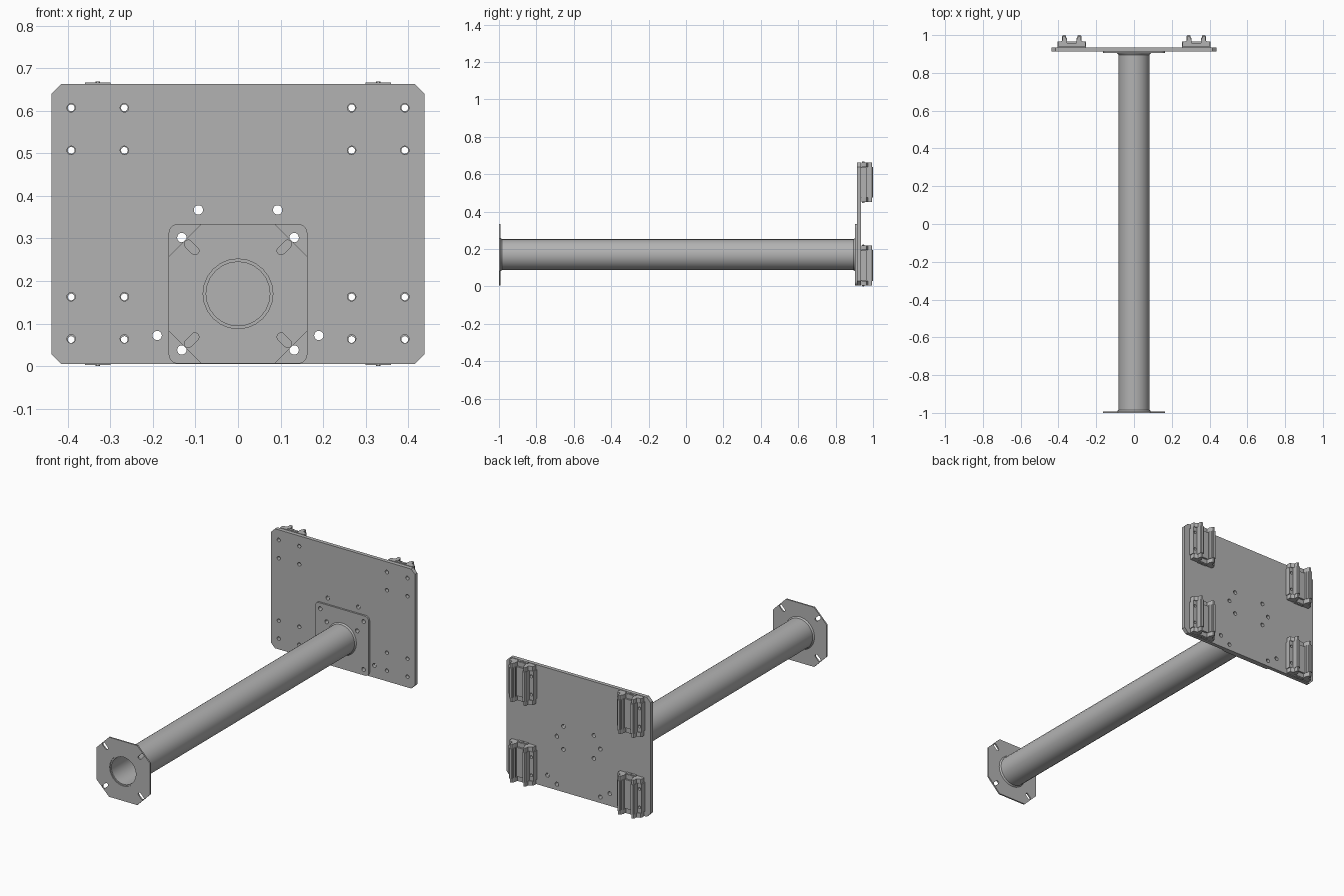
import bpy
import math

if "Cube" in bpy.data.objects:
    bpy.data.objects.remove(bpy.data.objects["Cube"], do_unlink=True)

GREY = (0.45, 0.45, 0.45, 1.0)
steel = bpy.data.materials.new("grey_steel")
steel.diffuse_color = GREY
steel.use_nodes = True
bsdf = next(n for n in steel.node_tree.nodes if n.type == 'BSDF_PRINCIPLED')
bsdf.inputs["Base Color"].default_value = GREY

AXIS_Z = 0.17      # height of the tube axis
PLATE_BACK = 0.935  # rear face of the big plate


# ---- outline helpers -------------------------------------------------------
def circle(cx, cy, r, n=20):
    return [(cx + r * math.cos(2 * math.pi * i / n),
             cy + r * math.sin(2 * math.pi * i / n)) for i in range(n)]


def slot(cx, cy, half, r, angle, n=8):
    """Round-ended slot, pointing along angle."""
    pts = []
    for end in (0, 1):
        ex = cx + half * math.cos(angle + math.pi * end)
        ey = cy + half * math.sin(angle + math.pi * end)
        for i in range(n + 1):
            a = angle + math.pi * (end - 0.5 + i / n)
            pts.append((ex + r * math.cos(a), ey + r * math.sin(a)))
    return pts


def chamfered(hw, z0, z1, c):
    return [(-hw + c, z0), (hw - c, z0), (hw, z0 + c), (hw, z1 - c),
            (hw - c, z1), (-hw + c, z1), (-hw, z1 - c), (-hw, z0 + c)]


def rounded(hw, z0, z1, r, n=6):
    pts = []
    for k, (cx, cz) in enumerate([(hw - r, z1 - r), (-hw + r, z1 - r),
                                  (-hw + r, z0 + r), (hw - r, z0 + r)]):
        for i in range(n + 1):
            a = math.pi / 2 * (k + i / n)
            pts.append((cx + r * math.cos(a), cz + r * math.sin(a)))
    return pts


def mirrored(half):
    """Close a half profile by mirroring it in x."""
    return half + [(-x, y) for x, y in reversed(half) if x > 1e-6]


def slab(name, loops, lo, hi, along='Y', offset=(0, 0)):
    """Extrude an outline with holes between lo and hi along Y or Z."""
    curve = bpy.data.curves.new(name, 'CURVE')
    curve.dimensions = '2D'
    curve.fill_mode = 'BOTH'
    curve.extrude = (hi - lo) / 2
    for loop in loops:
        spline = curve.splines.new('POLY')
        spline.points.add(len(loop) - 1)
        for p, (x, y) in zip(spline.points, loop):
            p.co = (x + offset[0], y + offset[1], 0, 1)
        spline.use_cyclic_u = True
    temp = bpy.data.objects.new(name + "_curve", curve)
    bpy.context.collection.objects.link(temp)
    bpy.context.view_layer.update()
    graph = bpy.context.evaluated_depsgraph_get()
    mesh = bpy.data.meshes.new_from_object(temp.evaluated_get(graph))
    bpy.data.objects.remove(temp, do_unlink=True)
    bpy.data.curves.remove(curve)
    mesh.name = name
    mesh.materials.clear()
    mesh.materials.append(steel)
    obj = bpy.data.objects.new(name, mesh)
    bpy.context.collection.objects.link(obj)
    mid = (lo + hi) / 2
    if along == 'Y':
        obj.rotation_euler = (math.pi / 2, 0, 0)
        obj.location = (0, mid, 0)
    else:
        obj.location = (0, 0, mid)
    return obj


SIDES = (-1, 1)

# ---- big mounting plate ----------------------------------------------------
inner_holes = [circle(s * x, z, 0.011) for s in SIDES
               for x, z in ((0.093, 0.367), (0.093, 0.24), (0.19, 0.072),
                            (0.132, 0.302), (0.132, 0.038))]
bolt_holes = [circle(s * x, z, 0.010) for s in SIDES for x in (0.392, 0.267)
              for z in (0.607, 0.507, 0.163, 0.064)]
slab("mounting_plate",
     [chamfered(0.438, 0.005, 0.663, 0.023)] + inner_holes + bolt_holes,
     0.914, PLATE_BACK)

# ---- square flange joining tube and plate ----------------------------------
square_holes = [circle(s * x, z, 0.011) for s in SIDES
                for x, z in ((0.132, 0.302), (0.132, 0.038), (0.093, 0.24))]
slab("square_flange", [rounded(0.163, 0.006, 0.334, 0.022)] + square_holes,
     0.904, 0.914)

# ---- octagonal front flange with radial slots ------------------------------
slots = [slot(sx * 0.109, AXIS_Z + sz * 0.109, 0.011, 0.0095,
              math.atan2(sz, sx)) for sx in SIDES for sz in SIDES]
slab("front_flange",
     [chamfered(0.163, 0.006, 0.334, 0.077), circle(0, AXIS_Z, 0.082, 24)] + slots,
     -1.0, -0.992)

# ---- tube, open at the front, with weld beads ------------------------------
slab("tube", [circle(0, AXIS_Z, 0.083, 24), circle(0, AXIS_Z, 0.075, 24)],
     -0.995, 0.904)


def weld(name, y, direction):
    bpy.ops.mesh.primitive_cone_add(
        vertices=24, radius1=0.089, radius2=0.083, depth=0.008, end_fill_type='NOTHING',
        location=(0, y + direction * 0.004, AXIS_Z),
        rotation=(-direction * math.pi / 2, 0, 0))
    obj = bpy.context.object
    obj.name = name
    obj.data.materials.append(steel)


weld("front_weld", -0.992, 1)
weld("rear_weld", 0.904, -1)

# ---- four slide carriages on the back --------------------------------------
body_profile = mirrored([
    (0.0, 0.020), (0.024, 0.020), (0.029, 0.030), (0.024, 0.040),
    (0.024, 0.048), (0.030, 0.054), (0.030, 0.062), (0.034, 0.065),
    (0.047, 0.065), (0.051, 0.060), (0.051, 0.0)])
cap_profile = mirrored([
    (0.0, 0.022), (0.026, 0.022), (0.026, 0.040), (0.032, 0.053),
    (0.035, 0.060), (0.046, 0.060), (0.049, 0.055), (0.049, 0.038),
    (0.055, 0.033), (0.070, 0.030), (0.073, 0.024), (0.073, 0.004)])
seal_profile = mirrored([(0.0, 0.019), (0.030, 0.019), (0.030, 0.005)])


def carriage(label, cx, cz):
    at = (cx, PLATE_BACK)
    # drilled wings bolted to the plate
    wings = [[(cx - 0.075, cz - 0.08), (cx + 0.075, cz - 0.08),
              (cx + 0.075, cz + 0.08), (cx - 0.075, cz + 0.08)]]
    wings += [circle(cx + sx * 0.0625, cz + sz * 0.05, 0.008, 16)
              for sx in SIDES for sz in SIDES]
    slab(label + "_wings", wings, PLATE_BACK, PLATE_BACK + 0.030)
    # grooved body
    slab(label + "_body", [body_profile], cz - 0.082, cz + 0.082, 'Z', at)
    # end caps, seals and grease ports
    for s, end in ((-1, "lower"), (1, "upper")):
        for part, shape, a, b in (("cap", cap_profile, 0.082, 0.106),
                                  ("seal", seal_profile, 0.106, 0.110),
                                  ("port", circle(0, 0.013, 0.005, 12), 0.110, 0.112)):
            lo, hi = sorted((cz + s * a, cz + s * b))
            slab(f"{label}_{end}_{part}", [shape], lo, hi, 'Z', at)


for side, sx in (("left", 1), ("right", -1)):
    for level, cz in (("upper", 0.557), ("lower", 0.1125)):
        carriage(f"{level}_{side}_carriage", sx * 0.3295, cz)

# ---- smooth round surfaces, keep edges sharp -------------------------------
bpy.ops.object.select_all(action='DESELECT')
for obj in bpy.context.scene.objects:
    if obj.type == 'MESH' and steel.name in obj.data.materials:
        obj.select_set(True)
        bpy.context.view_layer.objects.active = obj
bpy.ops.object.shade_smooth_by_angle(angle=math.radians(30))
